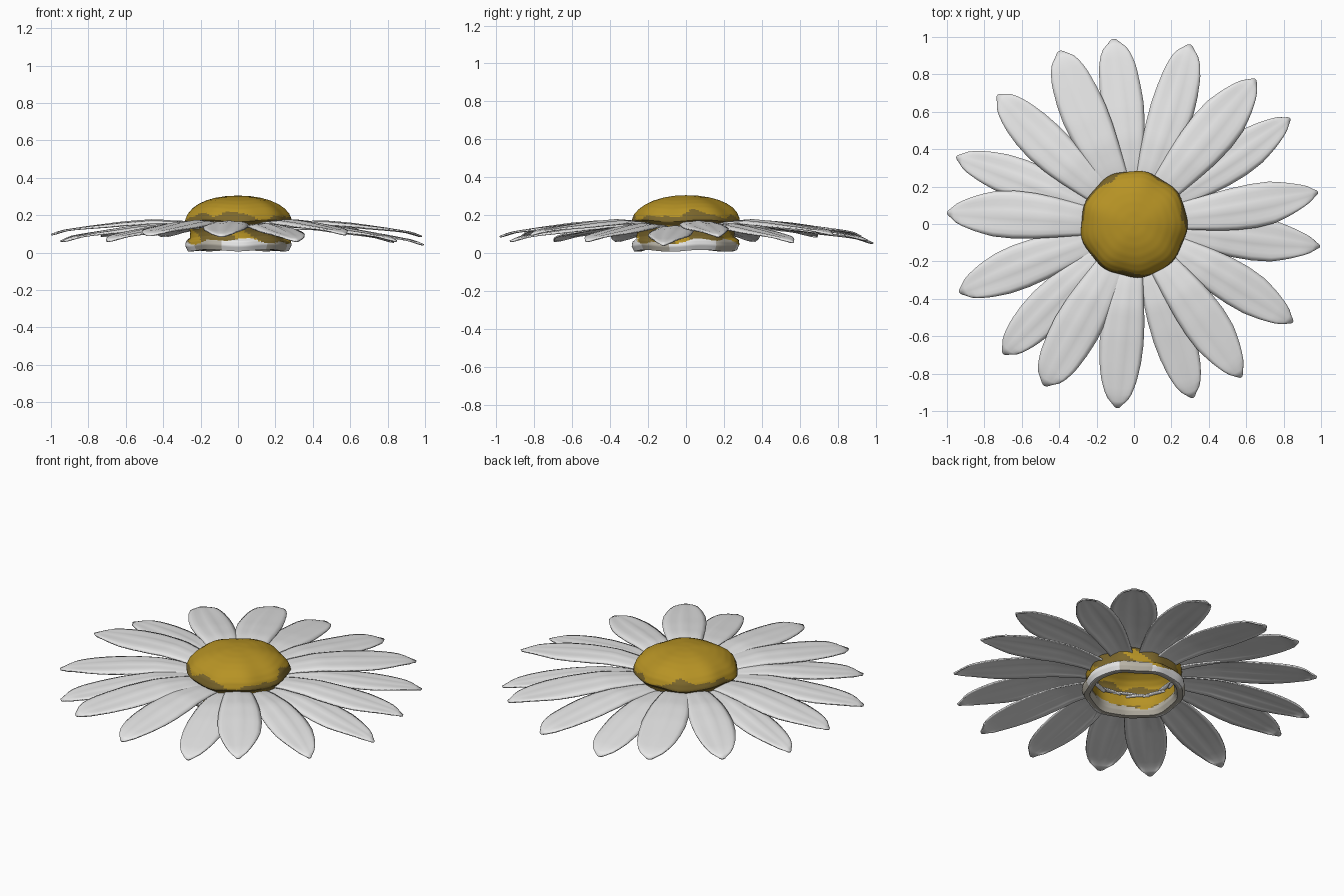
import bpy, bmesh, math, random

if "Cube" in bpy.data.objects:
    bpy.data.objects.remove(bpy.data.objects["Cube"])

random.seed(4)


def material(name, rgb):
    m = bpy.data.materials.new(name)
    m.diffuse_color = (*rgb, 1)
    m.use_nodes = True
    m.node_tree.nodes["Principled BSDF"].inputs["Base Color"].default_value = m.diffuse_color
    return m


WHITE = material("petal white", (0.83, 0.83, 0.83))
GOLD = material("centre gold", (0.47, 0.29, 0.018))
BROWN = material("dark gold brown", (0.20, 0.135, 0.025))
TAUPE = material("pale taupe", (0.48, 0.45, 0.38))


def lerp(table, t):
    for (a, va), (b, vb) in zip(table, table[1:]):
        if t <= b:
            return va + (vb - va) * (t - a) / (b - a)
    return table[-1][1]


def finish(name, bm, mats, angle=50):
    me = bpy.data.meshes.new(name)
    bm.to_mesh(me)
    bm.free()
    for m in mats:
        me.materials.append(m)
    ob = bpy.data.objects.new(name, me)
    bpy.context.collection.objects.link(ob)
    bpy.context.view_layer.objects.active = ob
    ob.select_set(True)
    bpy.ops.object.shade_smooth_by_angle(angle=math.radians(angle))
    ob.select_set(False)
    return ob


def lathe(name, profile, rule, mats, seg=96, sub=4):
    """Revolve a profile with a slightly uneven outline."""
    bm = bmesh.new()
    pts = []
    for (r0, z0), (r1, z1) in zip(profile, profile[1:]):
        pts += [(r0 + (r1 - r0) * k / sub, z0 + (z1 - z0) * k / sub) for k in range(sub)]
    pts.append(profile[-1])
    rings = []
    for r, z in pts:
        if r < 1e-4:
            rings.append([bm.verts.new((0, 0, z))] * seg)
            continue
        ring = []
        for i in range(seg):
            a = 2 * math.pi * i / seg
            k = min(1, (r / 0.25) ** 2)
            w = r * (1 + k * (0.014 * math.cos(9 * a + 0.5) + 0.008 * math.sin(4 * a)))
            ring.append(bm.verts.new((w * math.cos(a), w * math.sin(a),
                                      z + 0.005 * k * math.sin(5 * a))))
        rings.append(ring)
    for A, B in zip(rings, rings[1:]):
        for i in range(seg):
            j = (i + 1) % seg
            vs = [A[i], B[i], B[j], A[j]]
            f = bm.faces.new(list(dict.fromkeys(vs)))
            c = f.calc_center_median()
            f.material_index = rule(math.atan2(c.y, c.x), c.z, math.hypot(c.x, c.y))
    return finish(name, bm, mats)


# domed centre, with darker patches around the rim
DOME = [(.284 * math.sin(math.radians(a)) ** .95, .165 + .14 * math.cos(math.radians(a)))
        for a in (0, 12, 24, 36, 48, 60, 72, 84)]


def dome_rule(a, z, r):
    patch = 0.198 + 0.016 * math.sin(3 * a + 1) + 0.013 * math.sin(7 * a) + 0.006 * math.sin(13 * a)
    return int(z < patch)


lathe("flower_centre", DOME + [(.284, .17), (.266, .15)], dome_rule, [GOLD, BROWN])


# hollow collar underneath: brown wall, pale bottom rim, gold inside
def collar_rule(a, z, r):
    if z < 0.062 + 0.012 * math.sin(3 * a) + 0.008 * math.sin(8 * a):
        return 0 if r > 0.262 and math.sin(4 * a + 1) > -0.2 else 3
    if r < 0.247 and z > 0.07:
        return 1
    return 1 if math.sin(5 * a + 30 * z) > 0.55 else 2


lathe("collar",
      [(.266, .15), (.256, .11), (.258, .08), (.279, .064), (.283, .04), (.27, .012),
       (.24, .012), (.224, .04), (.235, .08), (.24, .14)],
      collar_rule, [WHITE, GOLD, BROWN, TAUPE])

# petals: tip x, tip y, tip height, half width, bluntness of tip
PETALS = [
    (-.11, .99, .055, .115, 1.3), (.30, .96, .07, .118, 1.2), (.65, .775, .10, .132, .9),
    (.835, .565, .06, .110, .9), (.985, .17, .09, .118, .8), (.995, -.12, .045, .115, .8),
    (.85, -.525, .065, .115, .9), (.575, -.82, .10, .122, .9), (.315, -.93, .065, .112, 1.1),
    (-.09, -.985, .09, .118, 1.1), (-.48, -.865, .095, .128, 1.2), (-.70, -.695, .065, .115, 1.1),
    (-.935, -.365, .065, .120, 1.0), (-1.0, .06, .10, .128, .9), (-.95, .36, .065, .108, 1.0),
    (-.73, .69, .09, .118, 1.1), (-.40, .925, .09, .124, 1.2)]
WIDTH = [(0, .55), (.12, .68), (.25, .82), (.4, .95), (.55, 1.0), (.68, .95), (.8, .80),
         (.90, .60), (.96, .42), (1, .2)]
HEIGHT = [(0, .135), (.12, .15), (.3, .155), (.5, .138), (.75, .108), (.93, .084), (1, .062)]
ROWS, COLS = 22, 10

for n, (tx, ty, tz, half, blunt) in enumerate(PETALS):
    length = math.hypot(tx, ty)
    ux, uy = tx / length, ty / length
    bend = random.uniform(-.015, .015)
    bm = bmesh.new()
    grid = []
    for i in range(ROWS + 1):
        t = i / ROWS
        r = 0.215 + (length - 0.215) * t
        w = half * lerp(WIDTH, t) * (1 + (blunt - 1) * max(0, (t - .7) / .3))
        row = []
        for j in range(COLS + 1):
            s = 2 * j / COLS - 1
            # gently arched section with two shallow lengthwise grooves
            lift = -0.014 * s * s * math.sin(math.pi * min(1, t + .15)) \
                + 0.003 * math.cos(s * 9) * math.sin(math.pi * t)
            z = lerp(HEIGHT, t) + (tz - .062) * (.4 + .6 * t) + lift
            rr = r - 0.02 * s * s * t ** 6
            off = s * w + bend * math.sin(math.pi * t)
            row.append(bm.verts.new((ux * rr - uy * off, uy * rr + ux * off, z)))
        grid.append(row)
    for i in range(ROWS):
        for j in range(COLS):
            bm.faces.new((grid[i][j], grid[i + 1][j], grid[i + 1][j + 1], grid[i][j + 1]))
    bmesh.ops.recalc_face_normals(bm, faces=bm.faces)
    if sum(f.normal.z for f in bm.faces) < 0:
        bmesh.ops.reverse_faces(bm, faces=bm.faces)
    ob = finish(f"petal_{n + 1:02d}", bm, [WHITE])
    sol = ob.modifiers.new("thickness", 'SOLIDIFY')
    sol.thickness = 0.008
